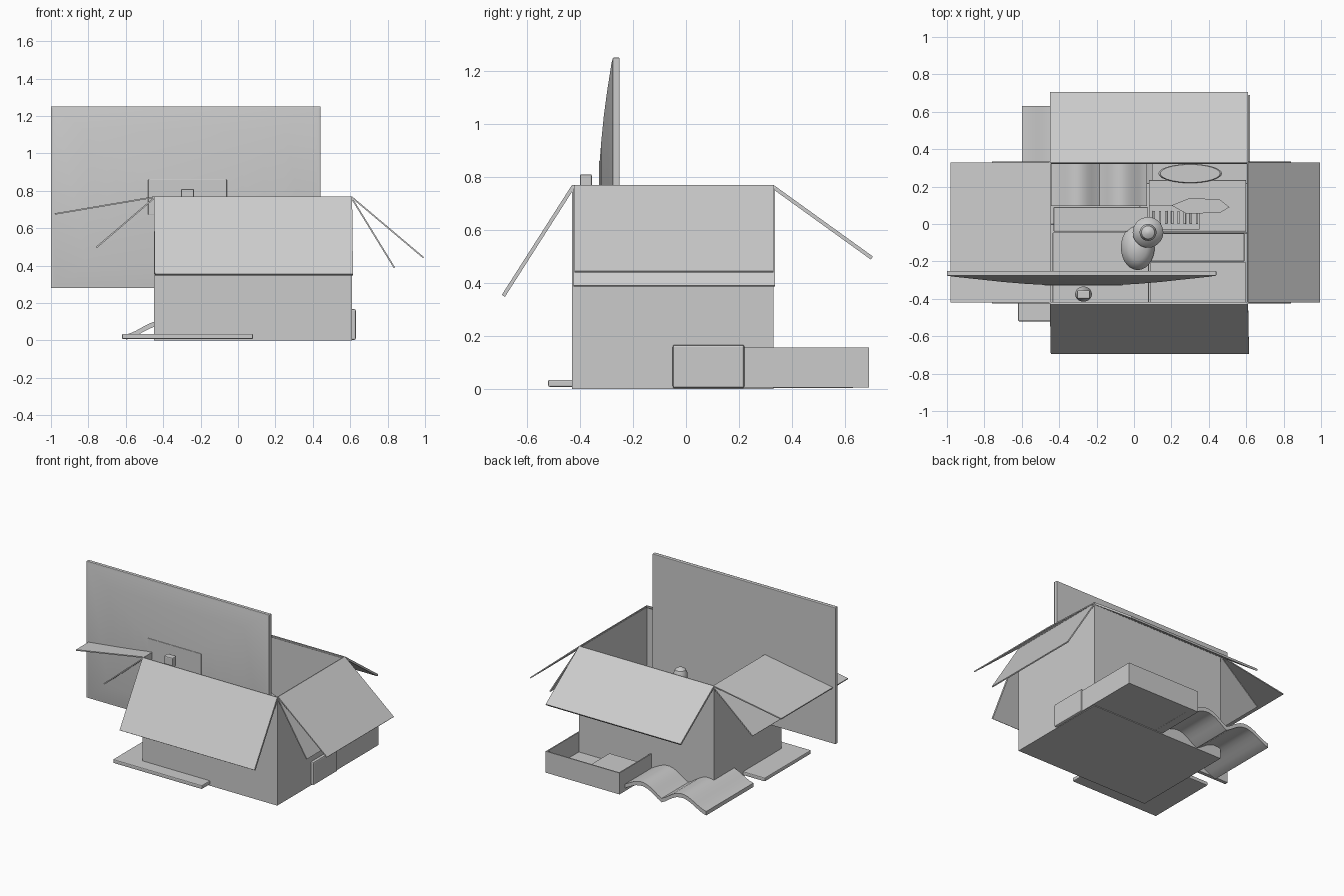
import bpy, bmesh, math
from mathutils import Vector

if "Cube" in bpy.data.objects:
    bpy.data.objects.remove(bpy.data.objects["Cube"])


def finish(name, bm, bevel=0, smooth=False):
    bmesh.ops.recalc_face_normals(bm, faces=bm.faces)
    me = bpy.data.meshes.new(name)
    bm.to_mesh(me)
    bm.free()
    ob = bpy.data.objects.new(name, me)
    bpy.context.collection.objects.link(ob)
    if bevel:
        mod = ob.modifiers.new("bevel", "BEVEL")
        mod.width, mod.segments = bevel, 2
    if smooth:
        bpy.ops.object.select_all(action="DESELECT")
        ob.select_set(True)
        bpy.context.view_layer.objects.active = ob
        bpy.ops.object.shade_smooth_by_angle(angle=math.radians(35))
    return ob


def box(name, x0, x1, y0, y1, z0, z1, bevel=0):
    bm = bmesh.new()
    bmesh.ops.create_cube(bm, size=1)
    for v in bm.verts:
        v.co = ((x0, x1)[v.co.x > 0], (y0, y1)[v.co.y > 0], (z0, z1)[v.co.z > 0])
    return finish(name, bm, bevel)


def extrude(name, points, offset, smooth=False):
    """Solid made by sweeping a flat outline along a vector."""
    bm = bmesh.new()
    face = bm.faces.new([bm.verts.new(p) for p in points])
    res = bmesh.ops.extrude_face_region(bm, geom=[face])
    moved = [g for g in res["geom"] if isinstance(g, bmesh.types.BMVert)]
    bmesh.ops.translate(bm, verts=moved, vec=offset)
    return finish(name, bm, 0, smooth)


def open_box(name, x0, x1, y0, y1, z0, z1, t):
    """Hollow box with an open top and walls of thickness t."""
    bm = bmesh.new()
    bmesh.ops.create_cube(bm, size=1)
    for v in bm.verts:
        v.co = ((x0, x1)[v.co.x > 0], (y0, y1)[v.co.y > 0], (z0, z1)[v.co.z > 0])
    bm.faces.ensure_lookup_table()
    bm.normal_update()
    top = max(bm.faces, key=lambda f: f.calc_center_median().z)
    bmesh.ops.inset_region(bm, faces=[top], thickness=t)
    res = bmesh.ops.extrude_face_region(bm, geom=[top])
    low = [g for g in res["geom"] if isinstance(g, bmesh.types.BMVert)]
    bmesh.ops.translate(bm, verts=low, vec=(0, 0, z0 + t - z1))
    bmesh.ops.delete(bm, geom=[top] if top.is_valid else [], context="FACES_ONLY")
    return finish(name, bm)


def lathe(name, profile, center, sx=1, sy=1, n=28):
    """Closed turned shape from (radius, height) points."""
    bm = bmesh.new()
    rings = [[bm.verts.new((center[0] + r * sx * math.cos(2 * math.pi * i / n),
                            center[1] + r * sy * math.sin(2 * math.pi * i / n), z))
              for i in range(n)] for r, z in profile]
    for a, b in zip(rings, rings[1:]):
        for i in range(n):
            bm.faces.new((a[i], a[(i + 1) % n], b[(i + 1) % n], b[i]))
    bm.faces.new(rings[0])
    bm.faces.new(rings[-1])
    return finish(name, bm, 0, True)


def open_book(name, x0, x1, y0, y1, z, height, thick):
    """Two arched page blocks meeting at a spine."""
    half = (x1 - x0) / 2
    n = 12
    for side, sgn, start in (("left", 1, x0), ("right", -1, x1)):
        top = []
        for i in range(n + 1):
            t = i / n
            top.append((start + sgn * half * t, y0,
                        z + thick + height * math.sin(math.pi * t ** 1.15) ** 1.3))
        low = [(p[0], p[1], p[2] - thick) for p in reversed(top)]
        extrude(f"{name}_{side}_pages", top + low, (0, y1 - y0, 0), True)


# Carton
X0, X1, Y0, Y1, H = -0.45, 0.61, -0.43, 0.33, 0.77
open_box("carton", X0, X1, Y0, Y1, 0, H, 0.008)


# Carton flaps
def flap(name, hinge, tip, along, thick):
    a, b, s = Vector(hinge), Vector(tip), Vector(along)
    off = (b - a).cross(s).normalized() * thick
    if off.z > 0:
        off = -off
    extrude(name, (a, b, b + off, a + off), s)


flap("front_flap", (X0, Y0, H), (X0 + .005, -0.695, 0.355), (X1 - X0, 0, 0), 0.014)
flap("back_flap", (X0, Y1, H), (X0, 0.705, 0.50), (X1 - X0, 0, 0), 0.014)
for name, x, outer, inner in (("left", X0, (-0.98, 0.68), (-0.76, 0.50)),
                              ("right", X1, (0.995, 0.445), (0.84, 0.39))):
    flap(name + "_outer_flap", (x, -0.42, H), (outer[0], -0.42, outer[1]), (0, 0.75, 0), 0.008)
    flap(name + "_inner_flap", (x, -0.425, H - .005), (inner[0], -0.425, inner[1]), (0, 0.76, 0), 0.008)

# Monitor: flat panel with a swelling back shell
box("monitor_panel", -1.0, 0.44, -0.277, -0.25, 0.28, 1.25, 0.004)
bm = bmesh.new()
loops = []
for ix, iz, y in ((0, 0, -.275), (.03, .02, -.281), (.19, .13, -.298), (.3, .22, -.31),
                  (.42, .32, -.32), (.55, .41, -.327)):
    loops.append([bm.verts.new(p) for p in ((-1 + ix, y, .28 + iz), (.44 - ix, y, .28 + iz),
                                            (.44 - ix, y, 1.25 - iz), (-1 + ix, y, 1.25 - iz))])
for a, b in zip(loops, loops[1:]):
    for i in range(4):
        bm.faces.new((a[i], a[(i + 1) % 4], b[(i + 1) % 4], b[i]))
bm.faces.new(loops[0])
bm.faces.new(loops[-1])
finish("monitor_back", bm, 0, True)
box("monitor_mount", -0.48, -0.06, -0.329, -0.30, 0.67, 0.86, 0.003)

# Bottle standing in front of the monitor
lathe("bottle", [(.04, .3), (.045, .32), (.045, .62), (.03, .67), (.02, .7), (.02, .76)],
      (-.27, -.375), 1, .9)
box("bottle_cap", -0.305, -0.235, -0.40, -0.355, 0.74, 0.81, 0.006)

# Things packed inside the carton
box("long_book", -0.43, 0.075, -0.04, 0.09, 0.01, 0.42, 0.004)
box("large_book", -0.435, 0.08, -0.42, -0.045, 0.01, 0.36, 0.004)
box("file_box", 0.085, 0.59, -0.20, -0.05, 0.01, 0.38, 0.004)
box("low_box", 0.085, 0.60, -0.42, -0.205, 0.01, 0.33, 0.004)
box("note_box", 0.08, 0.60, -0.04, 0.235, 0.01, 0.34, 0.004)
open_book("packed_book", -0.44, 0.07, 0.095, 0.32, 0.30, 0.06, 0.05)
lathe("cup", [(.10, .01), (.15, .03), (.17, .36), (.16, .37)], (.30, .27), 1, .3)
box("spiral_notebook", 0.08, 0.35, -0.03, 0.10, 0.34, 0.385, 0.003)
for i in range(8):
    x = 0.10 + i * 0.033
    box("notebook_ring", x, x + 0.012, 0.0, 0.07, 0.38, 0.40, 0.002)
extrude("letter_opener", [(.2, .1, .39), (.28, .055, .39), (.46, .06, .39),
                          (.51, .09, .39), (.46, .13, .39), (.3, .14, .39)], (0, 0, .025))

# Lamp
lathe("lamp_base", [(.08, .38), (.09, .40), (.08, .44), (.05, .47), (.01, .48)],
      (.02, -.125), 1, 1.35)
lathe("lamp_shade", [(.03, .40), (.08, .48), (.082, .50), (.07, .52), (.045, .54),
                     (.045, .58), (.035, .605), (.01, .62)], (.075, -.045))

# Flat board sticking out at the front
box("flat_board", -0.62, 0.08, -0.52, 0.0, 0.008, 0.035, 0.006)

# Drawer with its sleeve on the right
open_box("drawer_tray", 0.04, 0.62, -0.03, 0.69, 0.005, 0.157, 0.012)
box("drawer_sleeve", 0.03, 0.63, -0.05, 0.22, 0.003, 0.167, 0.008)
box("drawer_block", 0.08, 0.35, 0.36, 0.60, 0.015, 0.09, 0.004)

# Open book lying behind the carton
open_book("open_book", -0.60, 0.10, 0.10, 0.63, 0.004, 0.075, 0.028)
